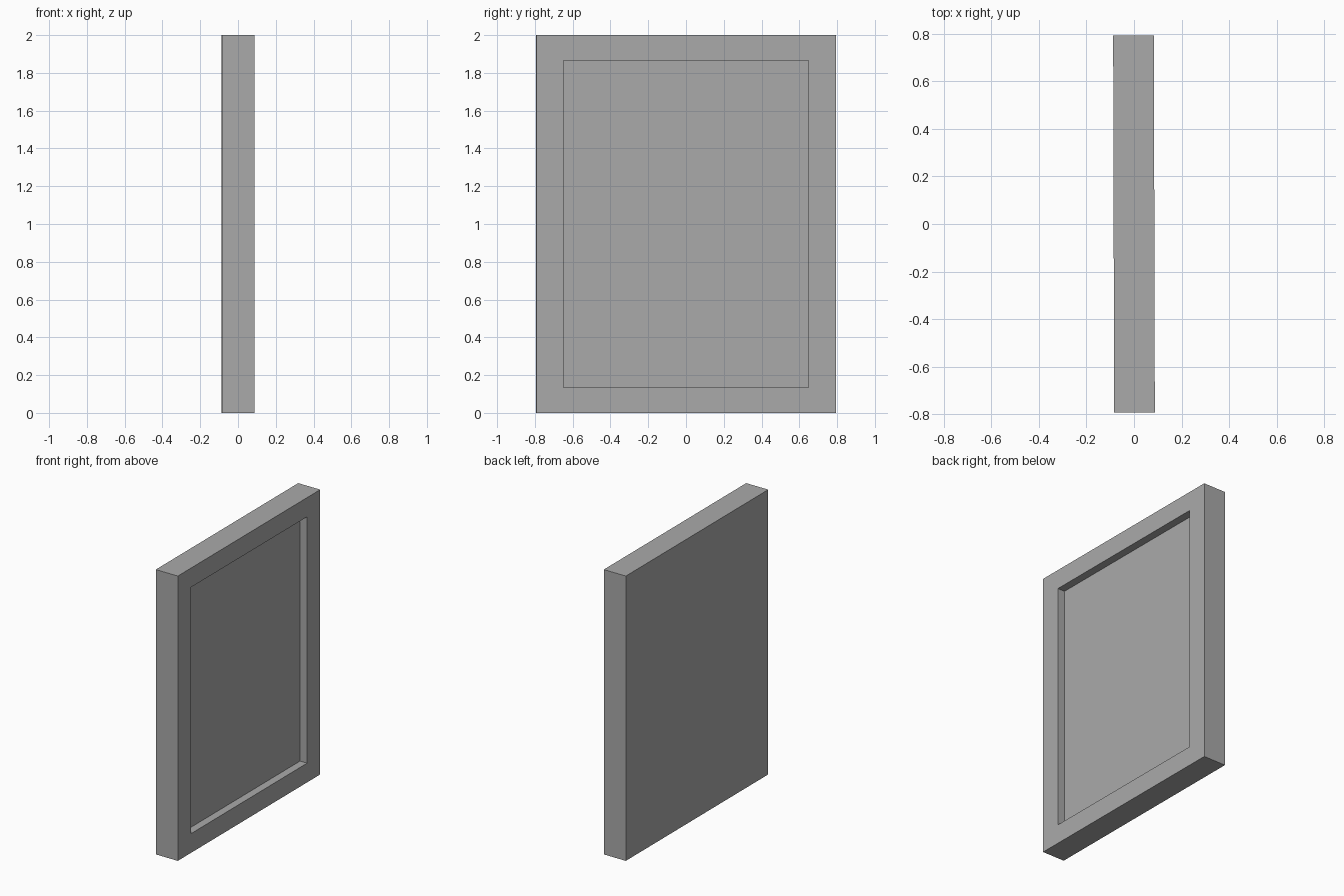
import bpy, bmesh
from mathutils import Matrix, Vector

cube = bpy.data.objects.get("Cube")
if cube:
    bpy.data.objects.remove(cube, do_unlink=True)

THICK, WIDTH, HEIGHT = 0.171, 1.586, 2.0
OPEN_W, OPEN_H, DEPTH = 1.295, 1.73, 0.055
TILT = 0.0026

# Single plain grey
grey = bpy.data.materials.new("plain_grey")
grey.use_nodes = True
colour = (0.4, 0.4, 0.4, 1)
grey.diffuse_color = colour
grey.node_tree.nodes["Principled BSDF"].inputs["Base Color"].default_value = colour

# Solid slab
bm = bmesh.new()
bmesh.ops.create_cube(bm, size=1)
bmesh.ops.scale(bm, vec=(THICK, WIDTH, HEIGHT), verts=bm.verts)

# Frame border, inset on the +x face
face = max(bm.faces, key=lambda f: f.calc_center_median().x)
bmesh.ops.inset_region(bm, faces=[face], thickness=0.1)
for v in face.verts:
    v.co.y = OPEN_W / 2 * (1 if v.co.y > 0 else -1)
    v.co.z = OPEN_H / 2 * (1 if v.co.z > 0 else -1)

# Sunken panel with straight side walls
panel = bmesh.ops.extrude_discrete_faces(bm, faces=[face])["faces"][0]
bmesh.ops.translate(bm, vec=Vector((-DEPTH, 0, 0)), verts=panel.verts)

# Stand on the ground with a slight turn
bmesh.ops.rotate(bm, cent=(0, 0, 0), matrix=Matrix.Rotation(TILT, 3, "Z"), verts=bm.verts)
bmesh.ops.translate(bm, vec=(0, 0, HEIGHT / 2), verts=bm.verts)
bmesh.ops.recalc_face_normals(bm, faces=bm.faces)

mesh = bpy.data.meshes.new("recessed_frame")
bm.to_mesh(mesh)
bm.free()
mesh.materials.append(grey)
frame = bpy.data.objects.new("recessed_frame", mesh)
bpy.context.collection.objects.link(frame)
